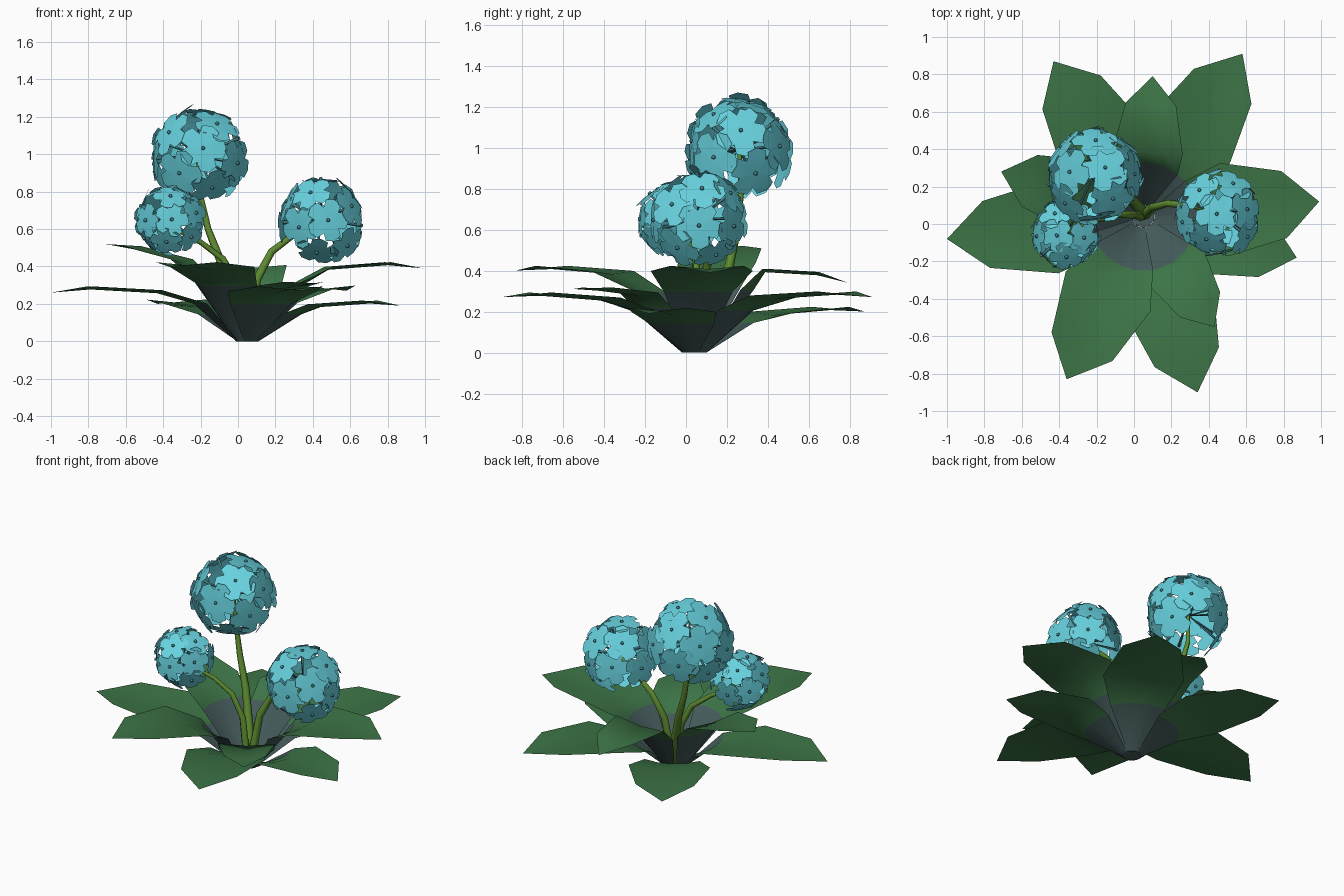
import bpy, bmesh, math, random
from mathutils import Vector, Matrix

if "Cube" in bpy.data.objects:
    bpy.data.objects.remove(bpy.data.objects["Cube"])

random.seed(7)


def material(name, rgb):
    m = bpy.data.materials.new(name)
    m.diffuse_color = (*rgb, 1)
    m.use_nodes = True
    m.node_tree.nodes["Principled BSDF"].inputs["Base Color"].default_value = m.diffuse_color
    return m


LEAF = material("leaf green", (0.046, 0.175, 0.062))
BASE = material("slate leaf base", (0.06, 0.105, 0.105))
STEM = material("stem olive", (0.11, 0.26, 0.03))
PETAL = material("petal turquoise", (0.135, 0.64, 0.73))
STALK = material("floret stalk teal", (0.06, 0.24, 0.27))


def finish(bm, name, mats, smooth=False):
    mesh = bpy.data.meshes.new(name)
    for f in bm.faces:
        f.smooth = smooth
    bm.to_mesh(mesh)
    bm.free()
    for m in mats:
        mesh.materials.append(m)
    ob = bpy.data.objects.new(name, mesh)
    bpy.context.collection.objects.link(ob)
    return ob


ROOT = Vector((0.05, 0.04, 0))


# Leaf: conical slate foot, then a broad pointed blade
def leaf(i, tip, z_bend, z_far, z_tip):
    out = Vector((tip[0], tip[1], 0)) - ROOT
    L = out.length
    u = out.normalized()
    v = Vector((-u.y, u.x, 0))
    s = L if L < 0.9 else 1.0
    bm = bmesh.new()
    rows = []
    # the foot rows follow a circle around the root
    for r, z, ang in ((0.06, 0, 0.6), (0.29, z_bend * 0.76, 0.62)):
        rows.append([bm.verts.new(ROOT + u * r * math.cos(ang * t) + v * r * math.sin(ang * t)
                                  + Vector((0, 0, z))) for t in (-1, -.5, 0, .5, 1)])
    # the blade rows are slightly folded along the midrib
    for a, z, w in ((0.46 * L, z_bend, 0.25 * s), (0.80 * L, z_far, 0.18 * s)):
        rows.append([bm.verts.new(ROOT + u * a + v * w * t
                                  + Vector((0, 0, z - 0.008 + 0.016 * abs(t))))
                     for t in (-1, -.5, 0, .5, 1)])
    end = bm.verts.new((tip[0], tip[1], z_tip))
    for k in range(3):
        for j in range(4):
            f = bm.faces.new((rows[k][j], rows[k + 1][j], rows[k + 1][j + 1], rows[k][j + 1]))
            f.material_index = 1 if k == 0 else 0
    for j in range(4):
        bm.faces.new((rows[3][j], end, rows[3][j + 1]))
    finish(bm, f"leaf_{i}", [LEAF, BASE], True)


for i, args in enumerate((
        ((-0.43, 0.87), 0.19, 0.215, 0.20),
        ((0.10, 0.79), 0.40, 0.385, 0.34),
        ((0.58, 0.91), 0.27, 0.29, 0.27),
        ((0.99, 0.12), 0.39, 0.415, 0.39),
        ((0.87, -0.18), 0.19, 0.21, 0.19),
        ((0.43, -0.55), 0.285, 0.31, 0.31),
        ((0.34, -0.90), 0.26, 0.285, 0.27),
        ((-0.36, -0.83), 0.39, 0.415, 0.40),
        ((-1.00, -0.08), 0.265, 0.285, 0.26),
        ((-0.71, 0.28), 0.43, 0.50, 0.52))):
    leaf(i + 1, *args)

# Root plug closing the foot of the leaves
bm = bmesh.new()
bmesh.ops.create_circle(bm, cap_ends=True, segments=10, radius=0.06,
                        matrix=Matrix.Translation(ROOT + Vector((0, 0, 0.002))))
finish(bm, "root_plug", [BASE])


# Stems: tapered tubes
def stem(name, pts, radius):
    c = bpy.data.curves.new(name, 'CURVE')
    c.dimensions = '3D'
    c.bevel_depth = radius
    c.bevel_resolution = 1
    c.use_fill_caps = True
    sp = c.splines.new('POLY')
    sp.points.add(len(pts) - 1)
    for k, p in enumerate(pts):
        sp.points[k].co = (*p, 1)
        sp.points[k].radius = 1.1 - 0.75 * k / (len(pts) - 1)
    c.materials.append(STEM)
    bpy.context.collection.objects.link(bpy.data.objects.new(name, c))


def cone_between(bm, p, q, r1, r2, mat, sides=4):
    d = q - p
    m = Matrix.Translation((p + q) / 2) @ d.to_track_quat('Z', 'Y').to_matrix().to_4x4()
    g = bmesh.ops.create_cone(bm, cap_ends=True, segments=sides, radius1=r1, radius2=r2,
                              depth=d.length, matrix=m)
    for f in {f for w in g['verts'] for f in w.link_faces}:
        f.material_index = mat


# Flower head: flat five-lobed florets on stalks spread over a ball
def flower_head(name, centre, R, axis, count=16):
    c = Vector(centre)
    bm = bmesh.new()
    tilt = Vector((0, 0, 1)).rotation_difference(Vector(axis).normalized())
    fr = R * 0.51
    lobe = ((0.62, -36), (0.93, -23), (1.0, 0), (0.93, 23))   # radius, angle
    for k in range(count):
        z = 0.95 - 1.65 * k / (count - 1)      # leave a gap where the stem enters
        a = k * 2.39996 + 0.6
        h = math.sqrt(1 - z * z)
        n = tilt @ Vector((h * math.cos(a), h * math.sin(a), z))
        p = c + n * R * random.uniform(0.90, 0.95)
        n2 = (n + Vector([random.uniform(-.12, .12) for _ in range(3)])).normalized()
        m = (Matrix.Translation(p) @ n2.to_track_quat('Z', 'Y').to_matrix().to_4x4()
             @ Matrix.Rotation(random.uniform(0, 6.28), 4, 'Z'))
        mid = bm.verts.new(p)
        ring = []
        for j in range(5):
            for r, t in lobe:
                t = math.radians(t + 72 * j)
                ring.append(bm.verts.new(m @ Vector((r * fr * math.cos(t), r * fr * math.sin(t),
                                                     -0.10 * fr * r * r))))
        for j, w in enumerate(ring):
            bm.faces.new((mid, w, ring[(j + 1) % len(ring)]))
        # stalk and centre bead
        cone_between(bm, c, p, 0.003, 0.010, 1)
        cone_between(bm, p, p + n2 * 0.010, 0.011, 0.008, 1, 6)
    finish(bm, name, [PETAL, STALK], True)


stem("tall_stem", [(0.05, 0.06, 0.02), (-0.01, 0.13, 0.22), (-0.09, 0.21, 0.42),
                   (-0.16, 0.25, 0.60), (-0.205, 0.27, 0.80), (-0.215, 0.26, 1.0)], 0.029)
flower_head("tall_flower_head", (-0.215, 0.26, 0.99), 0.26, (0, 0.0, 1))

stem("left_stem", [(0.04, 0.04, 0.02), (0.0, 0.05, 0.30), (-0.08, 0.05, 0.44),
                   (-0.20, 0.02, 0.53), (-0.30, -0.02, 0.58), (-0.36, -0.05, 0.65)], 0.022)
flower_head("left_flower_head", (-0.365, -0.055, 0.65), 0.187, (-0.5, -0.2, 0.8))

stem("right_stem", [(0.06, 0.05, 0.02), (0.10, 0.09, 0.33), (0.18, 0.11, 0.48),
                    (0.30, 0.10, 0.57), (0.39, 0.08, 0.61), (0.45, 0.07, 0.66)], 0.025)
flower_head("right_flower_head", (0.445, 0.06, 0.65), 0.232, (0.5, -0.1, 0.8))
